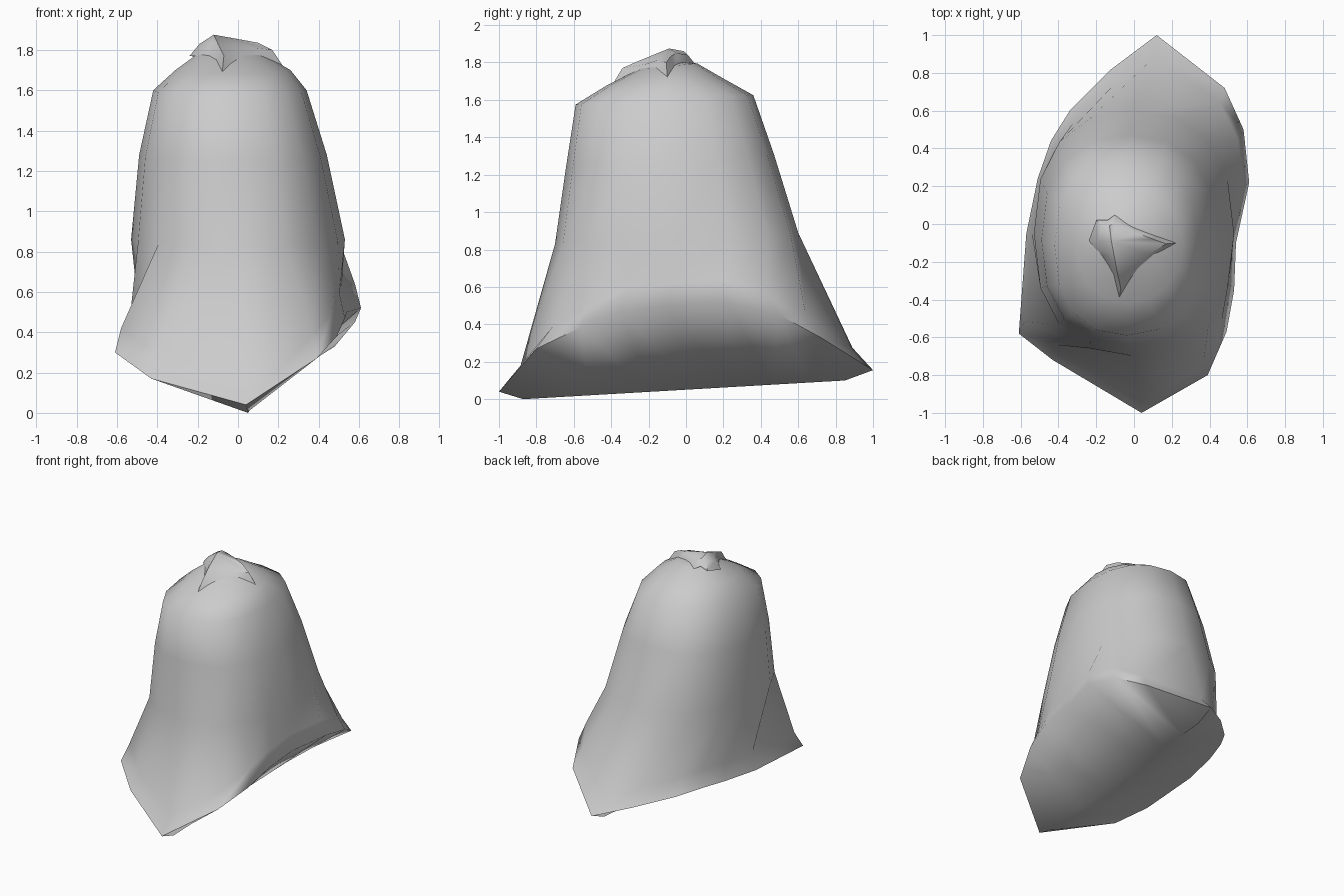
import bpy, bmesh, math
from mathutils import Vector

if "Cube" in bpy.data.objects:
    bpy.data.objects.remove(bpy.data.objects["Cube"])


def finish(name, bm, angle):
    bmesh.ops.remove_doubles(bm, verts=bm.verts, dist=1e-5)
    bmesh.ops.recalc_face_normals(bm, faces=bm.faces)
    me = bpy.data.meshes.new(name)
    bm.to_mesh(me)
    bm.free()
    ob = bpy.data.objects.new(name, me)
    bpy.context.collection.objects.link(ob)
    bpy.ops.object.select_all(action='DESELECT')
    ob.select_set(True)
    bpy.context.view_layer.objects.active = ob
    bpy.ops.object.shade_smooth_by_angle(angle=math.radians(angle))
    return ob


def bridge(bm, a, b):
    n = len(a)
    for i in range(n):
        j = (i + 1) % n
        loop = []
        for v in (a[i], a[j], b[j], b[i]):
            if v not in loop:
                loop.append(v)
        if len(loop) > 2:
            bm.faces.new(loop)


def ring(x0, x1, y0, y1, z, tilt=0.0, p=0.85):
    # rounded 16-sided cross-section starting at the front
    pts = []
    for i in range(16):
        t = math.radians(-90 + 22.5 * i)
        c, s = math.cos(t), math.sin(t)
        c = math.copysign(abs(c) ** p, c)
        s = math.copysign(abs(s) ** p, s)
        pts.append(((x0 + x1) / 2 + (x1 - x0) / 2 * c,
                    (y0 + y1) / 2 + (y1 - y0) / 2 * s, z + tilt * s))
    return pts


# Cloth body: wavy rim, flare, tapering walls and rounded dome
rim = [(.04, -1, .04), (.39, -.8, .27), (.49, -.57, .38), (.53, -.35, .47),
       (.54, -.1, .5), (.61, .22, .52), (.58, .5, .45), (.48, .72, .33),
       (.12, 1, .155), (-.12, .82, .22), (-.34, .6, .28), (-.44, .44, .31),
       (-.51, .24, .31), (-.57, -.05, .3), (-.61, -.58, .3), (-.43, -.72, .17)]
flare = [(x * .95, y * .89, z + .12) for x, y, z in rim]
levels = [rim, flare,
          ring(-.53, .53, -.70, .60, .86, .03),
          ring(-.49, .44, -.64, .47, 1.28, .03),
          ring(-.42, .34, -.59, .36, 1.60, .025),
          ring(-.31, .26, -.42, .19, 1.70, .02, 1),
          ring(-.2, .12, -.25, .06, 1.78, .015, 1)]
bm = bmesh.new()
loops = [[bm.verts.new(p) for p in lv] for lv in levels]
for a, b in zip(loops, loops[1:]):
    bridge(bm, a, b)
top = bm.verts.new((-.05, -.1, 1.81))
bridge(bm, loops[-1], [top] * 16)

# Saddle-shaped underside falling to a straight keel
keel = []
for j in range(9):
    y = (rim[j][1] + rim[-j % 16][1]) / 2
    t = (y + 1) / 2
    keel.append(bm.verts.new((.05 + .06 * t, -.87 + 1.72 * t, .1 * t)))
bridge(bm, loops[0], [keel[min(i, 16 - i)] for i in range(16)])
finish("cloth_body", bm, 75)

# Gathered cloth tuft: flared skirt around a crumpled ridge
outline = [(-.08, -.40, 1.67), (.03, -.28, 1.68), (.13, -.18, 1.70),
           (.23, -.10, 1.71), (.12, -.06, 1.77), (.02, -.02, 1.78),
           (-.10, .05, 1.79), (-.14, .02, 1.81), (-.20, .02, 1.79),
           (-.24, -.09, 1.77), (-.17, -.17, 1.77), (-.11, -.27, 1.74)]
crown = [(-.07, -.34, 1.77), (.02, -.22, 1.79), (.08, -.16, 1.81),
         (.17, -.105, 1.80), (.10, -.08, 1.835), (.02, -.05, 1.85),
         (-.10, .01, 1.84), (-.13, -.01, 1.86), (-.17, -.01, 1.84),
         (-.19, -.09, 1.83), (-.13, -.16, 1.84), (-.09, -.25, 1.81)]
bm = bmesh.new()
a = [bm.verts.new(p) for p in outline]
b = [bm.verts.new(p) for p in crown]
bridge(bm, a, b)
bridge(bm, b, [bm.verts.new((-.12, -.09, 1.875)) if i == 0 else None for i in range(1)] * 12)
bridge(bm, a, [bm.verts.new((-.03, -.12, 1.74))] * 12)
finish("tied_tuft", bm, 50)
